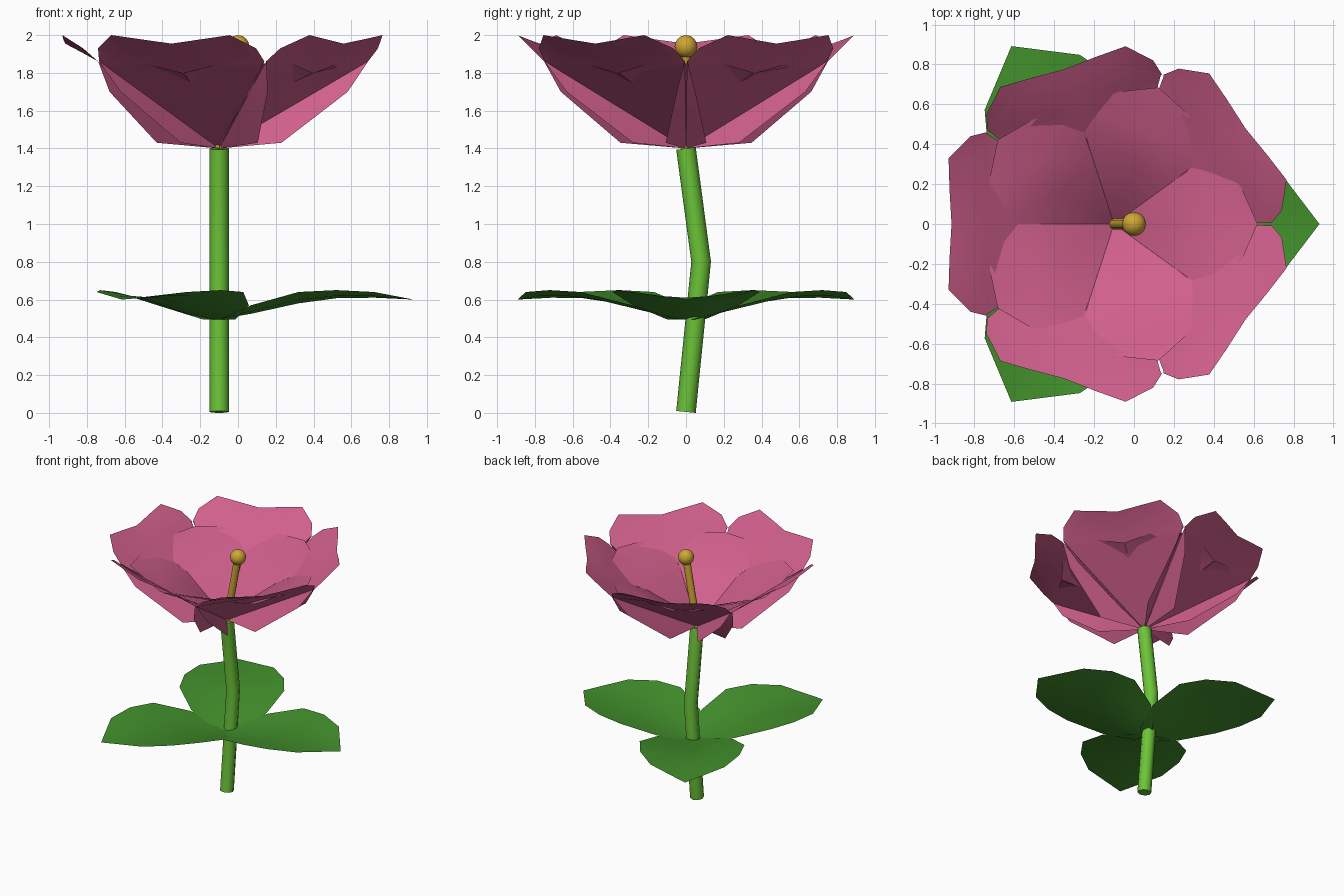
import bpy, bmesh, math
from mathutils import Vector, Matrix

if "Cube" in bpy.data.objects:
    bpy.data.objects.remove(bpy.data.objects["Cube"])

CX = -0.1          # plant axis
BLOOM_Z = 1.4      # height where petals meet the stem


def material(name, rgb):
    m = bpy.data.materials.new(name)
    m.diffuse_color = (*rgb, 1.0)
    m.use_nodes = True
    m.node_tree.nodes["Principled BSDF"].inputs["Base Color"].default_value = m.diffuse_color
    return m


PINK = material("petal pink", (0.63, 0.115, 0.26))
LEAF = material("leaf green", (0.055, 0.28, 0.025))
STEM = material("stem green", (0.15, 0.55, 0.04))
GOLD = material("pollen gold", (0.62, 0.38, 0.035))


def blade(name, rows, angle, z, mat):
    """Loft a sheet from half rows of (outward, sideways, up), mirrored sideways."""
    bm = bmesh.new()
    grid = []
    for row in rows:
        full = [(u, -v, h) for u, v, h in reversed(row[1:])] + list(row)
        grid.append([bm.verts.new(p) for p in full])
    for a, b in zip(grid, grid[1:]):
        for i in range(len(a) - 1):
            bm.faces.new((a[i], b[i], b[i + 1], a[i + 1]))
    bmesh.ops.remove_doubles(bm, verts=bm.verts, dist=0.002)
    bm.transform(Matrix.Translation((CX, 0, z)) @ Matrix.Rotation(angle, 4, 'Z'))
    me = bpy.data.meshes.new(name)
    bm.to_mesh(me)
    bm.free()
    me.materials.append(mat)
    ob = bpy.data.objects.new(name, me)
    bpy.context.collection.objects.link(ob)
    bpy.ops.object.select_all(action='DESELECT')
    ob.select_set(True)
    bpy.context.view_layer.objects.active = ob
    bpy.ops.object.shade_smooth_by_angle(angle=math.radians(40))
    return ob


def tube(name, points, radius, mat, resolution=2):
    cu = bpy.data.curves.new(name, 'CURVE')
    cu.dimensions = '3D'
    cu.bevel_depth = radius
    cu.bevel_resolution = resolution
    cu.use_fill_caps = True
    sp = cu.splines.new('POLY')
    sp.points.add(len(points) - 1)
    for p, co in zip(sp.points, points):
        p.co = (*co, 1.0)
    cu.materials.append(mat)
    ob = bpy.data.objects.new(name, cu)
    bpy.context.collection.objects.link(ob)
    return ob


# Outer petals: flat wedge, flaring rim and a flap folded under each lower edge
outer_rows = [
    [(0, 0, 0), (0, 0.0005, 0), (0, 0.001, 0)],
    [(0.33, 0, 0.237), (0.33, 0.236, 0.237), (0.33, 0.107, 0.03)],
    [(0.58, 0, 0.417), (0.58, 0.416, 0.417), (0.58, 0.36, 0.30)],
    [(0.64, 0, 0.46), (0.64, 0.455, 0.46), (0.64, 0.46, 0.46)],
    [(0.73, 0, 0.51), (0.73, 0.30, 0.53), (0.72, 0.44, 0.53)],
    [(0.815, 0, 0.555), (0.825, 0.17, 0.578), (0.83, 0.33, 0.60)],
]
# Inner petals: steep throat, then a gentle flare
inner_rows = [
    [(0, 0, 0), (0, 0.001, 0)],
    [(0.296, 0, 0.30), (0.296, 0.215, 0.30)],
    [(0.50, 0, 0.39), (0.50, 0.36, 0.40)],
    [(0.72, 0, 0.45), (0.64, 0.18, 0.455)],
]
for i in range(5):
    a = math.radians(72 * i)
    blade(f"outer_petal_{i + 1}", outer_rows, a + math.radians(36), BLOOM_Z, PINK)
    blade(f"inner_petal_{i + 1}", inner_rows, a, BLOOM_Z, PINK)

# Leaves: distance, half width, midrib height, edge height
leaf_profile = [
    (0.0, 0.10, 0.495, 0.495), (0.17, 0.28, 0.525, 0.57),
    (0.42, 0.39, 0.58, 0.64), (0.62, 0.37, 0.607, 0.65),
    (0.82, 0.276, 0.61, 0.64), (1.03, 0.0, 0.60, 0.60),
]
leaf_rows = [[(r, 0, zm), (r, w / 2, zm + 0.3 * (ze - zm)), (r, w, ze)]
             for r, w, zm, ze in leaf_profile]
for i in range(3):
    blade(f"leaf_{i + 1}", leaf_rows, math.radians(120 * i), 0, LEAF)

# Bent stem
tube("stem", [(CX, 0, 0.005), (CX, 0.08, 0.8), (CX, 0, BLOOM_Z)], 0.052, STEM)

# Pistil with a round tip
tube("pistil", [(CX, 0, BLOOM_Z), (0, 0, 1.94)], 0.028, GOLD)
bpy.ops.mesh.primitive_uv_sphere_add(segments=16, ring_count=8, radius=0.06,
                                     location=(0, 0, 1.94))
tip = bpy.context.object
tip.name = "pistil_tip"
tip.data.materials.append(GOLD)
bpy.ops.object.shade_smooth()
